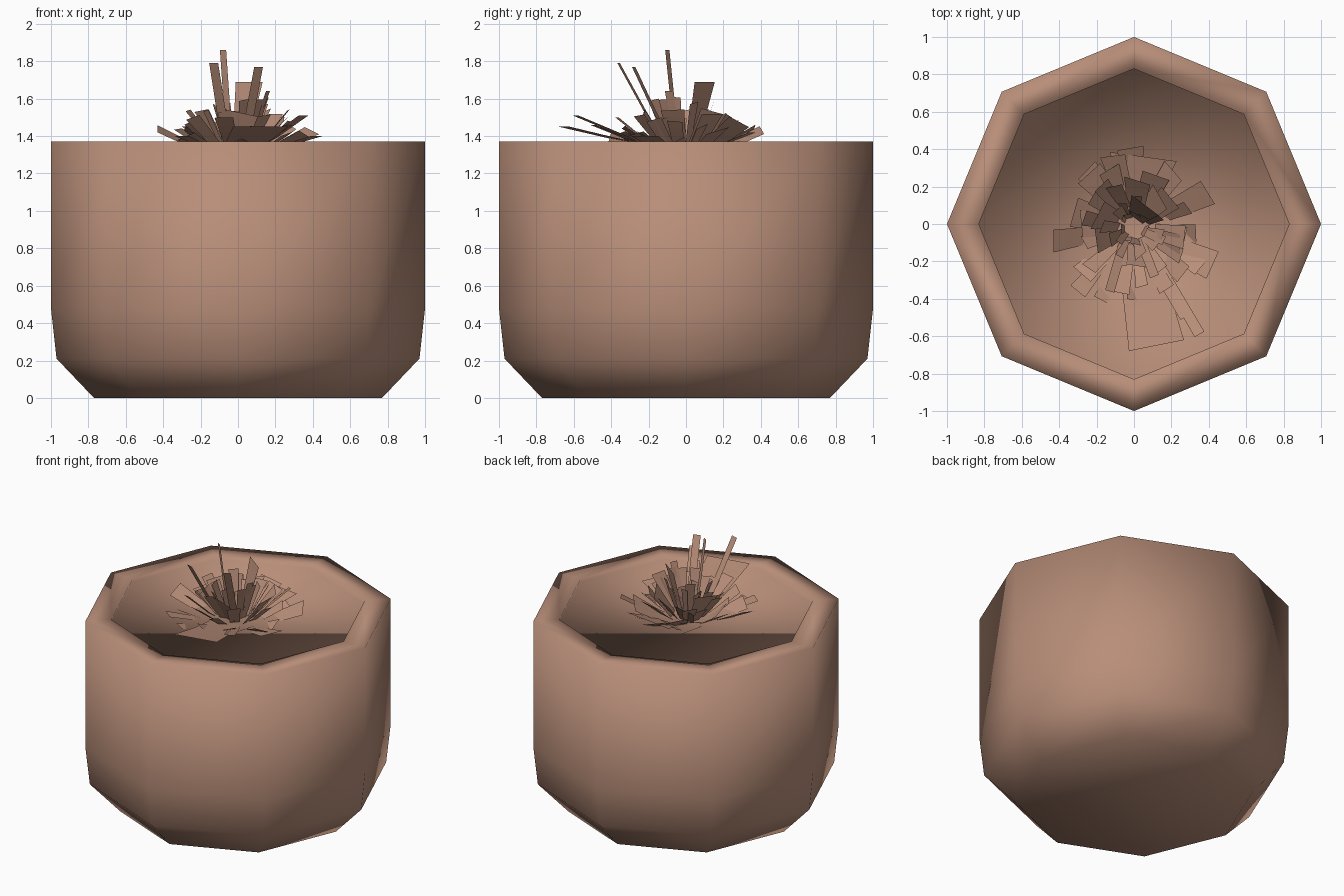
import bpy, bmesh, math, random
from mathutils import Vector

if "Cube" in bpy.data.objects:
    bpy.data.objects.remove(bpy.data.objects["Cube"])

random.seed(4)

clay = bpy.data.materials.new("clay")
clay.diffuse_color = (0.48, 0.27, 0.19, 1)
clay.use_nodes = True
clay.node_tree.nodes["Principled BSDF"].inputs["Base Color"].default_value = clay.diffuse_color


def finish(bm, name):
    mesh = bpy.data.meshes.new(name)
    bm.to_mesh(mesh)
    bm.free()
    mesh.polygons.foreach_set("use_smooth", [True] * len(mesh.polygons))
    mesh.materials.append(clay)
    obj = bpy.data.objects.new(name, mesh)
    bpy.context.collection.objects.link(obj)
    return obj


# Octagonal pot: one profile revolved in eight steps, closed by base and soil
SIDES = 8
profile = [(0.77, 0), (0.97, 0.21), (1.0, 0.48), (1.0, 1.37), (0.83, 1.37), (0.83, 1.35)]
bm = bmesh.new()
rings = []
for r, z in profile:
    rings.append([bm.verts.new((r * math.cos(math.tau * i / SIDES),
                                r * math.sin(math.tau * i / SIDES), z))
                  for i in range(SIDES)])
for lo, hi in zip(rings, rings[1:]):
    for i in range(SIDES):
        j = (i + 1) % SIDES
        bm.faces.new((lo[i], lo[j], hi[j], hi[i]))
bm.faces.new(list(reversed(rings[0])))
bm.faces.new(rings[-1])
finish(bm, "pot")


# Leaves: flat strips, slightly bent, running from the crown to a tip
def leaf(bm, start, tip, w0, w1, sag=0.0, twist=0.0):
    start, tip = Vector(start), Vector(tip)
    side = (tip - start).cross(Vector((0, 0, 1)))
    side = side.normalized() if side.length > 1e-4 else Vector((1, 0, 0))
    side = side * math.cos(twist) + side.cross((tip - start).normalized()) * math.sin(twist)
    rows = []
    for k in range(3):
        t = k / 2
        p = start.lerp(tip, t) - Vector((0, 0, sag * 4 * t * (1 - t)))
        w = (w0 + (w1 - w0) * t) / 2
        rows.append((bm.verts.new(p - side * w), bm.verts.new(p + side * w)))
    for a, b in zip(rows, rows[1:]):
        bm.faces.new((a[0], a[1], b[1], b[0]))


bm = bmesh.new()
# ring: count, reach, tip height, tip width
for count, reach, top, width in [(13, 0.40, 1.40, 0.12), (14, 0.34, 1.45, 0.11),
                                 (12, 0.25, 1.49, 0.12), (10, 0.16, 1.57, 0.06),
                                 (10, 0.08, 1.50, 0.05)]:
    for i in range(count):
        a = math.tau * (i + random.uniform(-0.4, 0.4)) / count
        r = reach * random.uniform(0.8, 1.12)
        d = Vector((math.cos(a), math.sin(a), 0))
        w = width * random.uniform(0.6, 1.4)
        leaf(bm, d * 0.04 + Vector((0, -0.02, 1.27)),
             d * r + Vector((0, -0.02, top + random.uniform(-0.04, 0.05))),
             w * 0.5, w, 0.01, random.uniform(-0.5, 0.5))

# Individual long and broad leaves
for start, tip, w0, w1 in [
        ((-0.04, -0.04, 1.3), (-0.08, -0.10, 1.86), 0.04, 0.04),
        ((-0.05, -0.08, 1.3), (-0.13, -0.36, 1.79), 0.05, 0.05),
        ((0.02, -0.05, 1.3), (0.11, -0.28, 1.77), 0.05, 0.05),
        ((0.03, -0.04, 1.3), (0.35, -0.59, 1.51), 0.05, 0.06),
        ((0.00, -0.05, 1.3), (0.27, -0.50, 1.46), 0.04, 0.05),
        ((0.03, -0.03, 1.3), (0.16, -0.09, 1.64), 0.04, 0.05),
        ((0.00, 0.02, 1.3), (0.06, 0.10, 1.69), 0.08, 0.18),
        ((0.00, 0.00, 1.3), (0.05, 0.36, 1.42), 0.10, 0.36),
        ((0.01, -0.10, 1.34), (0.12, -0.65, 1.45), 0.20, 0.30),
        ((-0.03, -0.03, 1.3), (-0.30, -0.36, 1.40), 0.04, 0.10),
        ((-0.01, 0.02, 1.3), (-0.24, 0.27, 1.45), 0.08, 0.16),
        ((0.02, -0.04, 1.3), (0.42, -0.22, 1.40), 0.08, 0.16)]:
    leaf(bm, start, tip, w0, w1, 0.01)
finish(bm, "plant_leaves")
